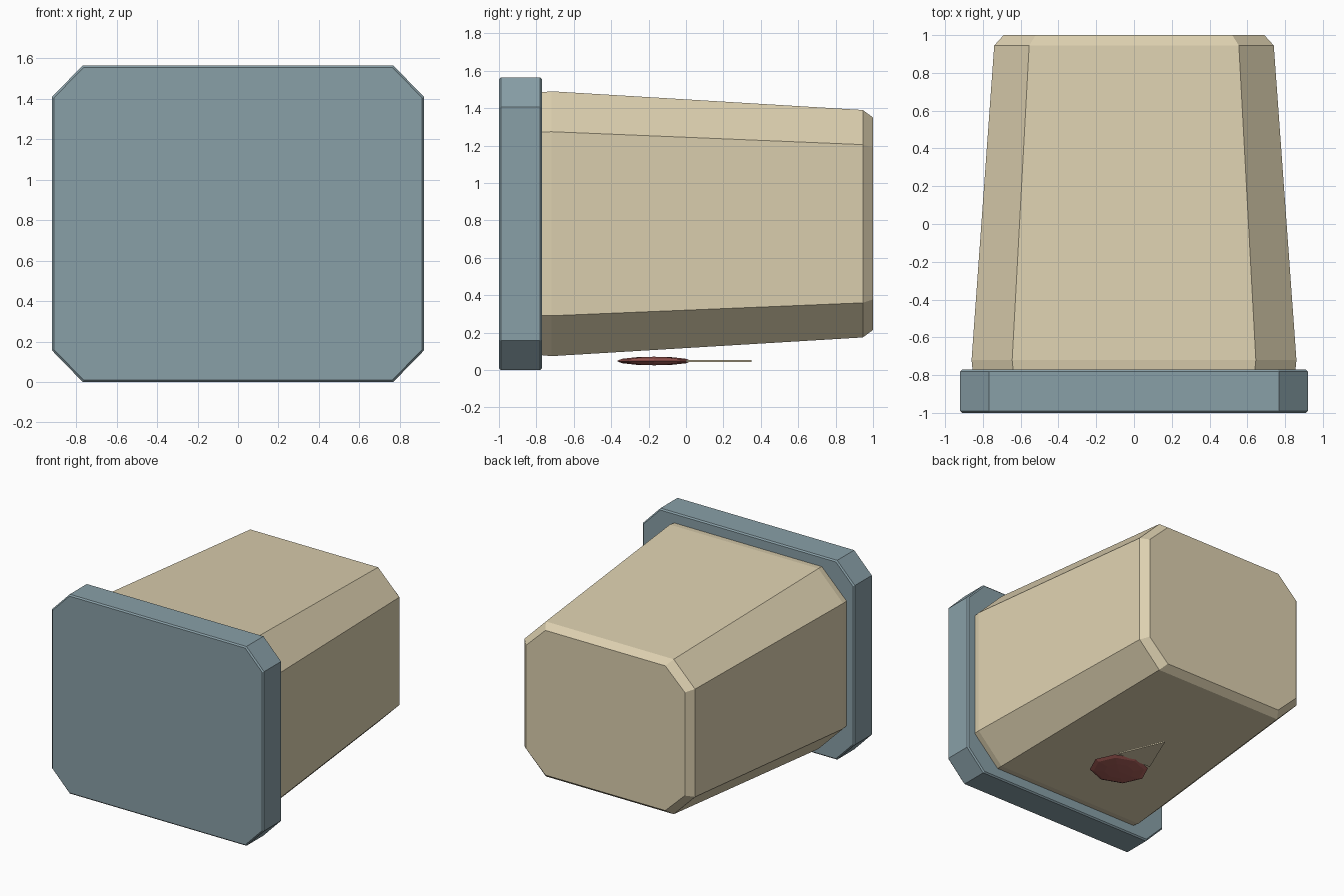
import bpy
import bmesh
from math import radians
from mathutils import Matrix

cube = bpy.data.objects.get("Cube")
if cube:
    bpy.data.objects.remove(cube, do_unlink=True)

MID_Z = 0.782


def material(name, rgb):
    mat = bpy.data.materials.new(name)
    mat.use_nodes = True
    mat.diffuse_color = (*rgb, 1)
    mat.node_tree.nodes["Principled BSDF"].inputs["Base Color"].default_value = (*rgb, 1)
    return mat


def add_object(name, bm, mat):
    bmesh.ops.recalc_face_normals(bm, faces=bm.faces)
    mesh = bpy.data.meshes.new(name)
    bm.to_mesh(mesh)
    bm.free()
    mesh.materials.append(mat)
    obj = bpy.data.objects.new(name, mesh)
    bpy.context.collection.objects.link(obj)
    return obj


def octagon(bm, y, hx, hz, cx, cz):
    """Ring of a rectangle with cut corners; cx and cz end the straight sides."""
    corners = [(hx, -cz), (hx, cz), (cx, hz), (-cx, hz),
               (-hx, cz), (-hx, -cz), (-cx, -hz), (cx, -hz)]
    return [bm.verts.new((x, y, MID_Z + z)) for x, z in corners]


def loft(name, sections, mat):
    bm = bmesh.new()
    rings = [octagon(bm, *s) for s in sections]
    for a, b in zip(rings, rings[1:]):
        for i in range(8):
            j = (i + 1) % 8
            bm.faces.new((a[i], a[j], b[j], b[i]))
    bm.faces.new(rings[0])
    bm.faces.new(rings[-1])
    return add_object(name, bm, mat)


cream = material("warm cream", (0.72, 0.63, 0.43))
slate = material("slate blue", (0.25, 0.35, 0.39))
red = material("dull red", (0.42, 0.12, 0.105))

# Tapered body with a chamfered back rim
loft("body", [(-0.77, 0.855, 0.703, 0.64, 0.49),
              (-0.72, 0.86, 0.708, 0.645, 0.492),
              (0.945, 0.74, 0.608, 0.555, 0.423),
              (1.0, 0.69, 0.568, 0.52, 0.405)], cream)

# Front plate with a fine bevel
plate = loft("front_plate", [(-1.0, 0.92, MID_Z, 0.767, 0.625),
                             (-0.77, 0.92, MID_Z, 0.767, 0.625)], slate)
bevel = plate.modifiers.new("fine_bevel", "BEVEL")
bevel.width = 0.01
bevel.segments = 1
bevel.limit_method = "ANGLE"
bevel.angle_limit = radians(60)

# Flattened disc below the body
bm = bmesh.new()
bmesh.ops.create_uvsphere(bm, u_segments=8, v_segments=6, radius=1)
bm.transform(Matrix.Translation((0, -0.17, 0.048)) @ Matrix.Diagonal((0.22, 0.2, 0.023, 1)))
add_object("underside_disc", bm, red)

# Thin pointed blade behind the disc
bm = bmesh.new()
base = bm.faces.new([bm.verts.new((x, y, 0.043)) for x, y in
                     ((-0.148, 0), (0.148, 0), (0, 0.35))])
extruded = bmesh.ops.extrude_face_region(bm, geom=[base])["geom"]
bmesh.ops.translate(bm, vec=(0, 0, 0.01),
                    verts=[g for g in extruded if isinstance(g, bmesh.types.BMVert)])
add_object("underside_blade", bm, cream)
